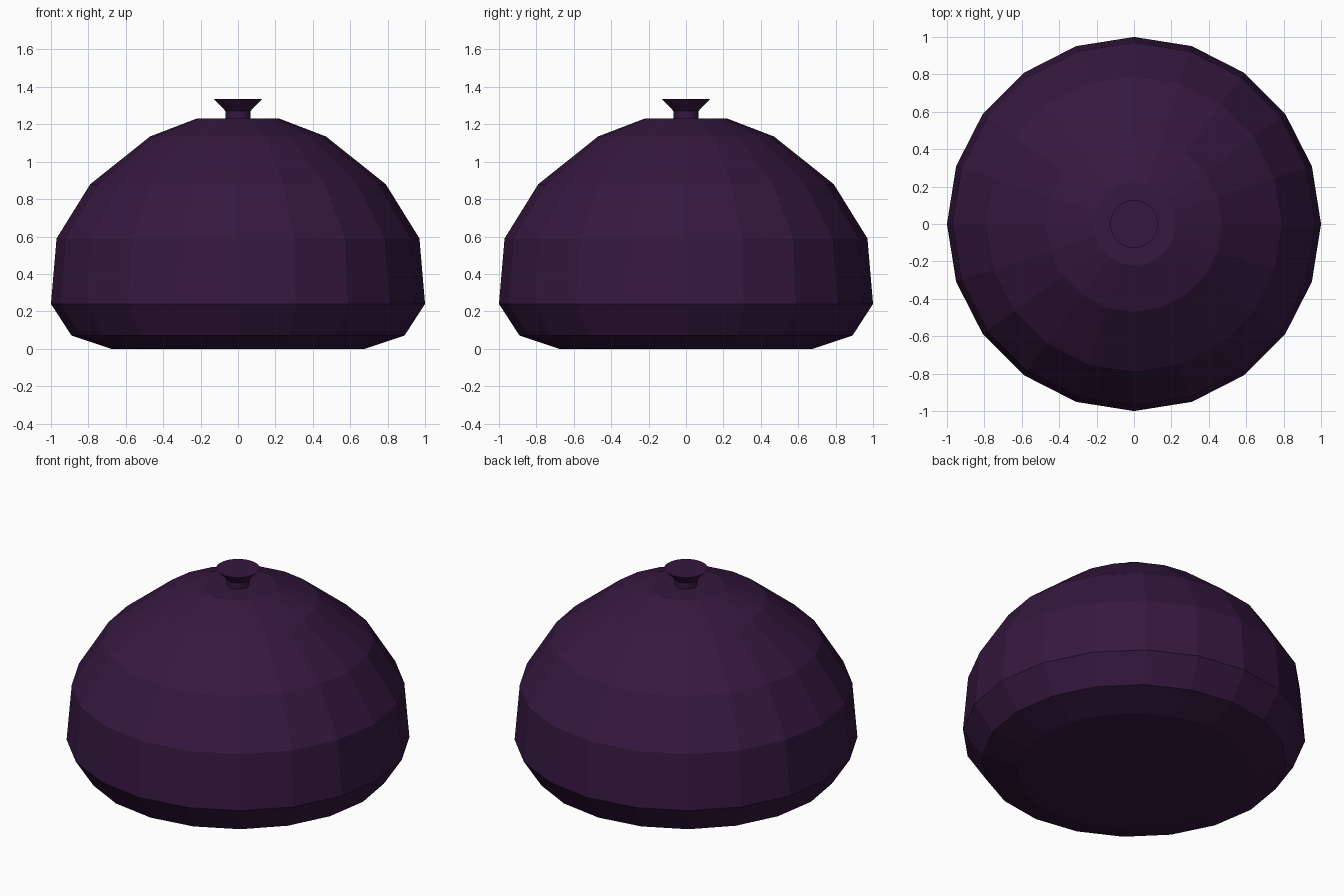
import bpy, bmesh, math

if "Cube" in bpy.data.objects:
    bpy.data.objects.remove(bpy.data.objects["Cube"])

mat = bpy.data.materials.new("dark_purple")
mat.diffuse_color = (0.036, 0.009, 0.05, 1)
mat.use_nodes = True
mat.node_tree.nodes["Principled BSDF"].inputs["Base Color"].default_value = mat.diffuse_color


def lathe(name, profile, sides):
    """Revolve (radius, z) points into a closed, flat-faced solid."""
    bm = bmesh.new()
    rings = [[bm.verts.new((r * math.cos(2 * math.pi * i / sides),
                            r * math.sin(2 * math.pi * i / sides), z))
              for i in range(sides)] for r, z in profile]
    for a, b in zip(rings, rings[1:]):
        for i in range(sides):
            j = (i + 1) % sides
            bm.faces.new((a[i], a[j], b[j], b[i]))
    bm.faces.new(rings[0][::-1])
    bm.faces.new(rings[-1])
    mesh = bpy.data.meshes.new(name)
    bm.to_mesh(mesh)
    bm.free()
    mesh.materials.append(mat)
    obj = bpy.data.objects.new(name, mesh)
    bpy.context.collection.objects.link(obj)
    return obj


# Lower bowl and faceted dome
lathe("dome_body", [(0.68, 0), (0.89, 0.07), (1.0, 0.24), (0.97, 0.59),
                    (0.79, 0.88), (0.47, 1.135), (0.222, 1.23)], 20)

# Short neck and flared knob on top
lathe("knob", [(0.066, 1.22), (0.066, 1.27), (0.128, 1.335)], 32)
